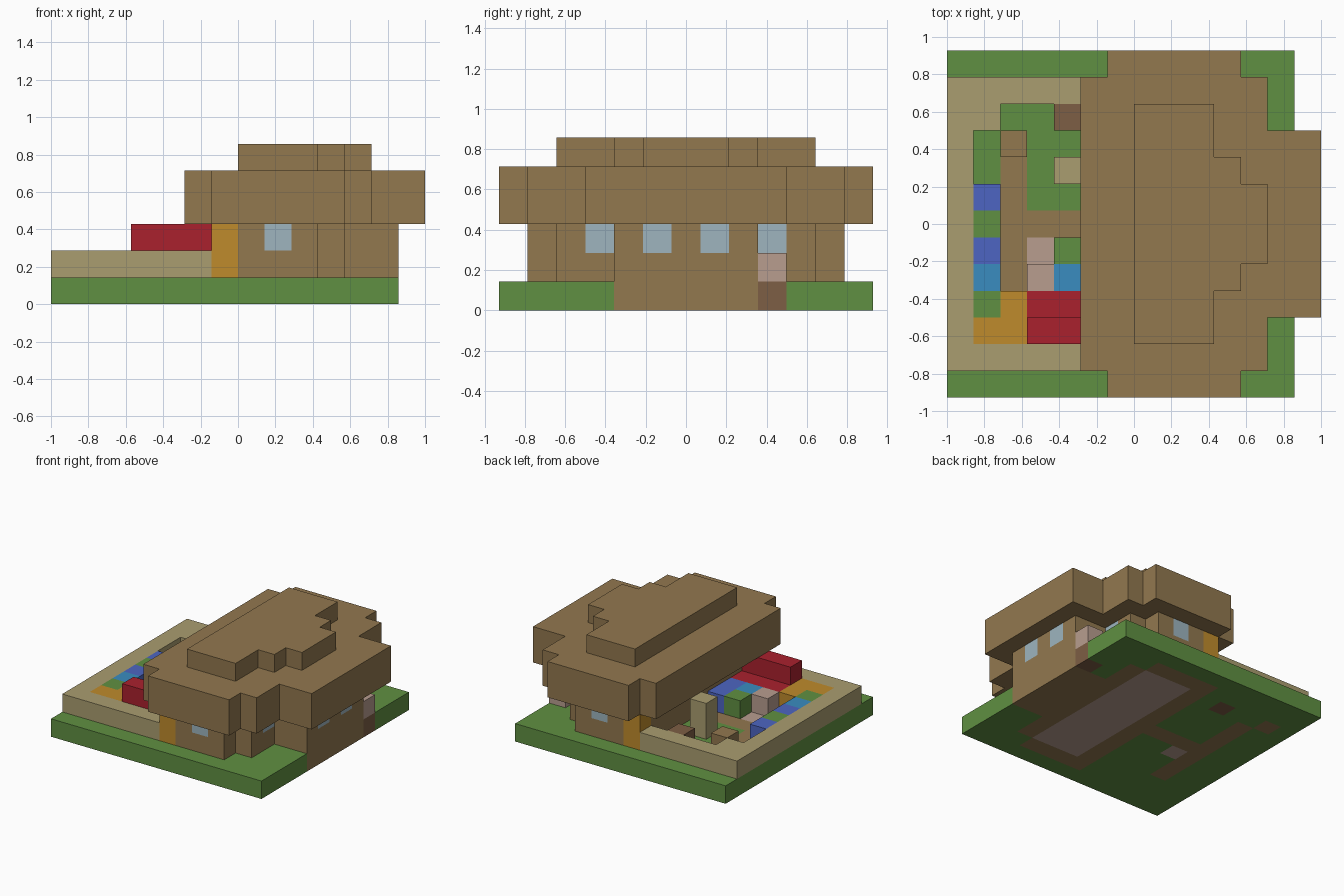
import bpy
import bmesh
from itertools import product
from mathutils import Vector

cube = bpy.data.objects.get("Cube")
if cube:
    bpy.data.objects.remove(cube, do_unlink=True)

COLOURS = {
    "timber": (0.288, 0.188, 0.078),
    "grass": (0.117, 0.279, 0.054),
    "sandstone": (0.402, 0.337, 0.162),
    "red": (0.402, 0.015, 0.027),
    "ochre": (0.521, 0.258, 0.025),
    "glass": (0.342, 0.462, 0.521),
    "pale clay": (0.479, 0.337, 0.275),
    "dark soil": (0.205, 0.112, 0.058),
    "indigo": (0.074, 0.130, 0.539),
    "sky blue": (0.042, 0.262, 0.527),
}
MATS = {}
for label, rgb in COLOURS.items():
    m = bpy.data.materials.new(label)
    m.use_nodes = True
    m.diffuse_color = (*rgb, 1)
    m.node_tree.nodes["Principled BSDF"].inputs["Base Color"].default_value = (*rgb, 1)
    MATS[label] = m

UNIT = 1 / 7
ORIGIN = Vector((-1, -6.5 * UNIT, 0))
parts = {}      # part name -> {cell: colour}
taken = set()   # every filled cell of the model


def fill(part, colour, x, y, z):
    """Fill inclusive ranges of unit blocks with one colour."""
    cells = parts.setdefault(part, {})
    spans = [range(a[0], a[-1] + 1) for a in (x, y, z)]
    for c in product(*spans):
        cells[c] = colour
        taken.add(c)


def mirrored(part, colour, x, y, z):
    """Fill a block range and its copy on the other side of the y = 0 plane."""
    fill(part, colour, x, y, z)
    fill(part, colour, x, (12 - y[-1], 12 - y[0]), z)


def build(name, cells):
    """Make the outer skin of a group of blocks and merge its flat faces."""
    bm = bmesh.new()
    verts = {}
    used = list(dict.fromkeys(cells.values()))

    def vert(p):
        if p not in verts:
            verts[p] = bm.verts.new(ORIGIN + Vector(p) * UNIT)
        return verts[p]

    for c, colour in cells.items():
        for axis, side in product(range(3), (0, 1)):
            n = list(c)
            n[axis] += 1 if side else -1
            if tuple(n) in taken:
                continue
            loop = []
            for u, v in ((0, 0), (1, 0), (1, 1), (0, 1)):
                p = list(c)
                p[axis] += side
                p[(axis + 1) % 3] += u
                p[(axis + 2) % 3] += v
                loop.append(vert(tuple(p)))
            face = bm.faces.new(loop if side else loop[::-1])
            face.material_index = used.index(colour)
    bmesh.ops.dissolve_limit(bm, angle_limit=0.01, verts=bm.verts[:],
                             edges=bm.edges[:], delimit={'MATERIAL'})
    mesh = bpy.data.meshes.new(name)
    bm.to_mesh(mesh)
    bm.free()
    for label in used:
        mesh.materials.append(MATS[label])
    bpy.context.collection.objects.link(bpy.data.objects.new(name, mesh))


# Ground slab with house floor, garden path and soil patches
GROUND = (0,)
fill("ground", "grass", (0, 12), (0, 12), GROUND)
fill("ground", "timber", (6, 9), (1, 11), GROUND)
fill("ground", "timber", (10,), (2, 10), GROUND)
fill("ground", "timber", (11, 12), (4, 8), GROUND)
fill("ground", "pale clay", (7, 9), (2, 10), GROUND)
fill("ground", "timber", (2,), (3, 9), GROUND)
fill("ground", "timber", (3, 5), (6,), GROUND)
fill("ground", "timber", (1,), (10,), GROUND)
fill("ground", "pale clay", (3,), (5,), GROUND)
fill("ground", "dark soil", (4,), (10,), GROUND)
fill("ground", "dark soil", (12,), (9,), GROUND)

# House walls with flush windows and side doors
WALL = (1, 2)
mirrored("house_walls", "timber", (7, 9), (1,), WALL)
mirrored("house_walls", "timber", (10,), (2, 3), WALL)
mirrored("house_walls", "timber", (11,), (4,), WALL)
fill("house_walls", "timber", (12,), (4, 8), WALL)
fill("house_walls", "timber", (6,), (2, 10), WALL)
for column, row in ((8, 1), (10, 3), (12, 5)):
    mirrored("house_walls", "glass", (column,), (row,), (2,))
mirrored("doors", "ochre", (6,), (1,), WALL)

# Stepped roof and its upper tier
EAVES = (3, 4)
fill("roof", "timber", (5, 11), (1, 11), EAVES)
fill("roof", "timber", (6, 10), (0, 12), EAVES)
fill("roof", "timber", (12, 13), (3, 9), EAVES)
fill("roof_top", "timber", (7, 9), (2, 10), (5,))
fill("roof_top", "timber", (10,), (4, 8), (5,))
fill("roof_top", "timber", (11,), (5, 7), (5,))

# Low courtyard wall
LOW = (1,)
fill("courtyard_wall", "sandstone", (0,), (1, 11), LOW)
mirrored("courtyard_wall", "sandstone", (1, 5), (1,), LOW)
fill("courtyard_wall", "sandstone", (1,), (10,), LOW)

# Planted bed along the wall
BED = ("ochre", "grass", "sky blue", "indigo", "grass", "indigo")
for row, colour in enumerate(BED, start=2):
    fill("flower_bed", colour, (1,), (row,), LOW)
fill("flower_bed", "ochre", (2,), (2, 3), LOW)

# Red bench with a raised back
fill("bench", "red", (3, 5), (3,), LOW)
fill("bench", "red", (3, 5), (2,), WALL)

# Courtyard blocks and post
fill("post", "sandstone", (4,), (8,), WALL)
fill("stool", "timber", (2,), (9,), LOW)
fill("soil_block", "dark soil", (4,), (10,), LOW)
fill("shrub", "grass", (4,), (5,), LOW)
fill("clay_block", "pale clay", (3,), (4,), LOW)
fill("water_block", "sky blue", (4,), (4,), LOW)
fill("indigo_blocks", "indigo", (5,), (4, 5), LOW)
fill("side_planter", "pale clay", (12,), (9,), LOW)

for part_name, part_cells in parts.items():
    build(part_name, part_cells)
